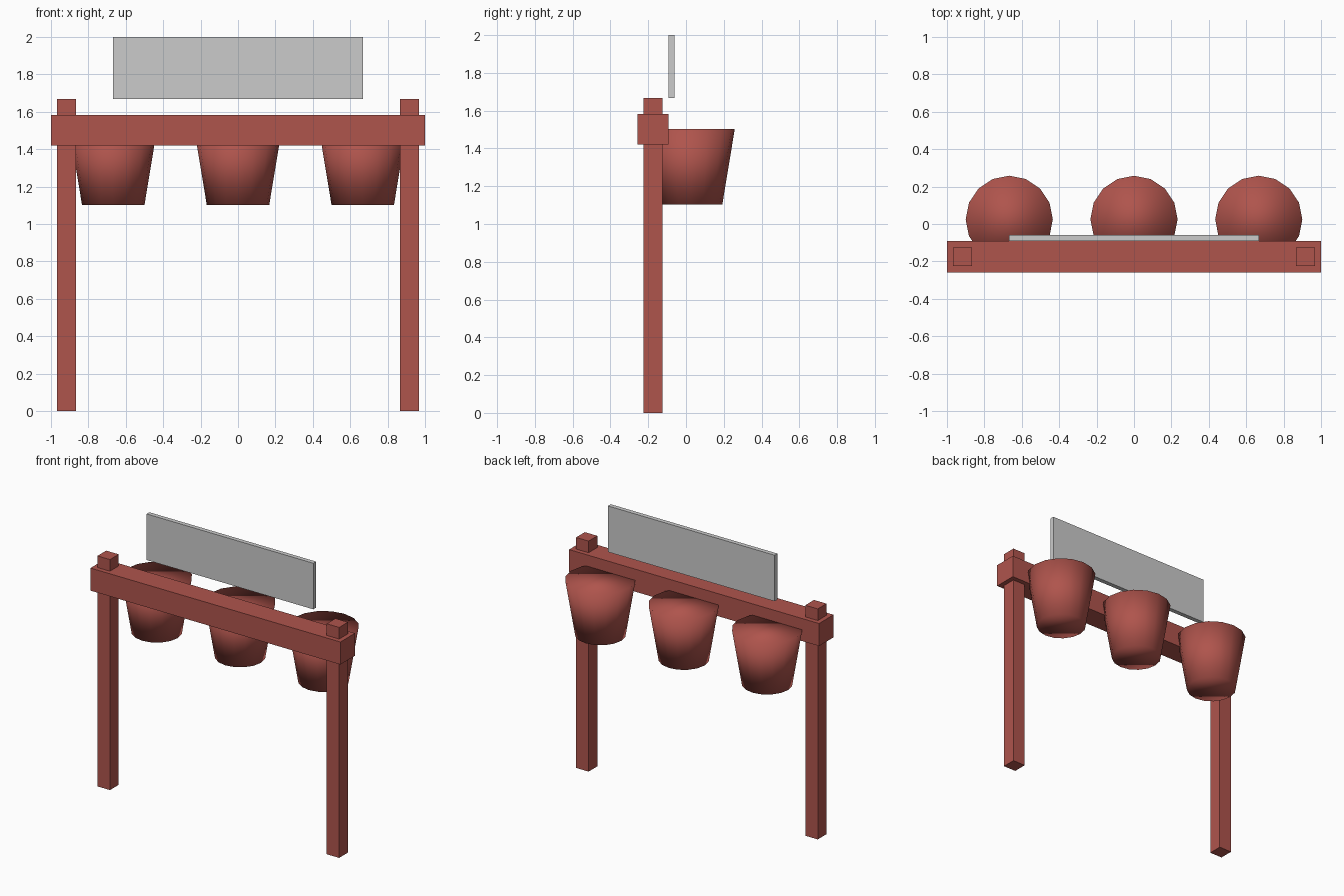
import bpy

if "Cube" in bpy.data.objects:
    bpy.data.objects.remove(bpy.data.objects["Cube"])


def material(name, rgb):
    mat = bpy.data.materials.new(name)
    mat.diffuse_color = (*rgb, 1)
    mat.use_nodes = True
    mat.node_tree.nodes["Principled BSDF"].inputs["Base Color"].default_value = mat.diffuse_color
    return mat


red = material("painted_red", (0.43, 0.089, 0.073))
pale = material("pale_board", (0.8, 0.8, 0.79))


def box(name, lo, hi, mat):
    centre = [(a + b) / 2 for a, b in zip(lo, hi)]
    bpy.ops.mesh.primitive_cube_add(size=1, location=centre)
    ob = bpy.context.object
    ob.name = name
    ob.scale = [b - a for a, b in zip(lo, hi)]
    bpy.ops.object.transform_apply(location=False, rotation=False, scale=True)
    ob.data.materials.append(mat)
    return ob


# Upright posts, running through the beam
for side, x in (("left", -0.917), ("right", 0.917)):
    box(f"{side}_post", (x - 0.05, -0.225, 0), (x + 0.05, -0.125, 1.667), red)

# Cross beam
box("cross_beam", (-1, -0.258, 1.42), (1, -0.092, 1.583), red)

# Plain sign board standing above the beam
box("sign_board", (-0.667, -0.092, 1.667), (0.667, -0.06, 2.0), pale)

# Tapered buckets with closed ends, smooth all over
for side, x in (("left", -0.667), ("middle", 0), ("right", 0.667)):
    bpy.ops.mesh.primitive_cone_add(vertices=16, radius1=0.167, radius2=0.233,
                                    depth=0.4, location=(x, 0.025, 1.302))
    ob = bpy.context.object
    ob.name = f"{side}_bucket"
    ob.data.materials.append(red)
    bpy.ops.object.shade_smooth()
